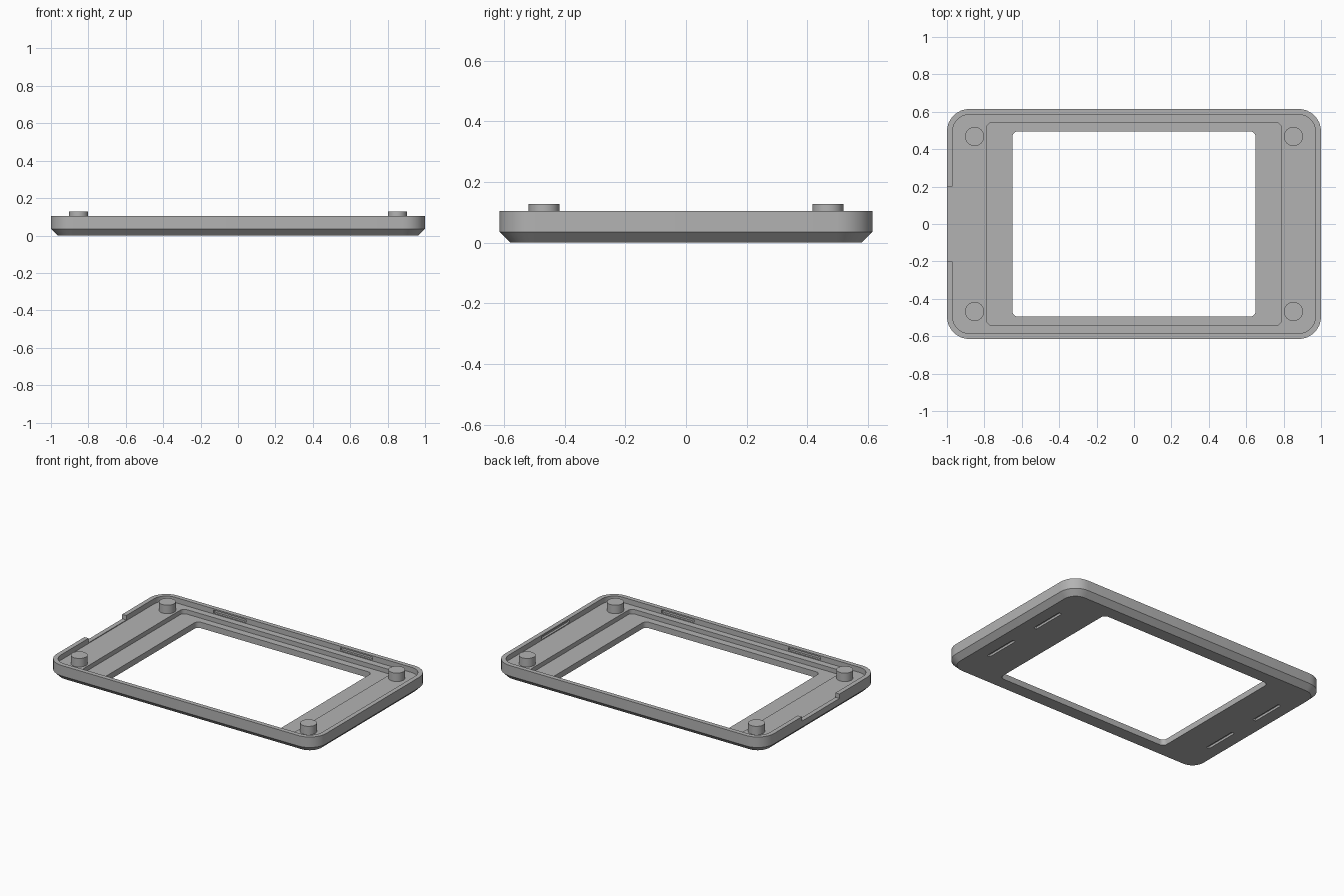
import bpy, bmesh, math

cube = bpy.data.objects.get("Cube")
if cube:
    bpy.data.objects.remove(cube, do_unlink=True)

grey = bpy.data.materials.new("plastic_grey")
grey.use_nodes = True
COLOUR = (0.45, 0.45, 0.45, 1)
grey.diffuse_color = COLOUR
grey.node_tree.nodes["Principled BSDF"].inputs["Base Color"].default_value = COLOUR

FLOOR, RECESS, RIM, PEG_TOP = 0.07, 0.04, 0.105, 0.127
STEPS = 8


def rounded_loop(bm, hx, hy, r, z):
    """Rounded rectangle of vertices, anticlockwise from the right side."""
    verts = []
    for q, (sx, sy) in enumerate([(1, 1), (-1, 1), (-1, -1), (1, -1)]):
        for i in range(STEPS + 1):
            a = math.pi / 2 * (q + i / STEPS)
            verts.append(bm.verts.new((sx * (hx - r) + r * math.cos(a),
                                       sy * (hy - r) + r * math.sin(a), z)))
    return verts


def finish(name, bm):
    bmesh.ops.recalc_face_normals(bm, faces=bm.faces)
    mesh = bpy.data.meshes.new(name)
    bm.to_mesh(mesh)
    bm.free()
    mesh.materials.append(grey)
    obj = bpy.data.objects.new(name, mesh)
    bpy.context.collection.objects.link(obj)
    return obj


def activate(obj):
    bpy.ops.object.select_all(action="DESELECT")
    obj.select_set(True)
    bpy.context.view_layer.objects.active = obj


def smooth(obj):
    activate(obj)
    bpy.ops.object.shade_smooth_by_angle(angle=math.radians(25))


# Bezel frame: closed cross-section swept through rounded rectangles
# (half width, half depth, corner radius, height)
section = [
    (0.965, 0.58, 0.085, 0),
    (1.0, 0.615, 0.12, 0.035),
    (1.0, 0.615, 0.12, RIM),
    (0.97, 0.585, 0.09, RIM),
    (0.97, 0.585, 0.09, FLOOR),
    (0.788, 0.542, 0.03, FLOOR),
    (0.788, 0.542, 0.03, RECESS),
    (0.65, 0.495, 0.03, RECESS),
    (0.65, 0.495, 0.03, 0),
]
bm = bmesh.new()
loops = [rounded_loop(bm, *s) for s in section]
count = len(loops[0])
for a, b in zip(loops, loops[1:] + loops[:1]):
    for i in range(count):
        j = (i + 1) % count
        bm.faces.new((a[i], a[j], b[j], b[i]))
frame = finish("bezel_frame", bm)


# Cutters: clip grooves in the walls, cable notch, underside grooves
def add_box(bm, centre, size):
    new = bmesh.ops.create_cube(bm, size=1)["verts"]
    bmesh.ops.scale(bm, verts=new, vec=size)
    bmesh.ops.translate(bm, verts=new, vec=centre)


bm = bmesh.new()
for sx in (-1, 1):
    for sy in (-1, 1):
        add_box(bm, (sx * 0.47, sy * 0.585, 0.086), (0.24, 0.03, 0.02))
        add_box(bm, (sx * 0.87, sy * 0.22, 0), (0.022, 0.24, 0.03))
add_box(bm, (0.97, 0, 0.086), (0.03, 0.3, 0.02))
add_box(bm, (-0.99, 0, 0.105), (0.06, 0.4, 0.06))
cutter = finish("groove_cutter", bm)
cutter.hide_render = True

cut = frame.modifiers.new("grooves", "BOOLEAN")
cut.operation = "DIFFERENCE"
cut.solver = "EXACT"
cut.object = cutter
activate(frame)
bpy.ops.object.modifier_apply(modifier=cut.name)
bpy.data.objects.remove(cutter, do_unlink=True)
smooth(frame)

# Corner pegs standing on the floor
for side, sx in (("right", -1), ("left", 1)):
    for end, sy in (("front", -1), ("back", 1)):
        bm = bmesh.new()
        bmesh.ops.create_cone(bm, cap_ends=True, segments=32, radius1=0.051,
                              radius2=0.051, depth=PEG_TOP - FLOOR + 0.01)
        peg = finish(f"{end}_{side}_peg", bm)
        peg.location = (sx * 0.852, sy * 0.468, (PEG_TOP + FLOOR - 0.01) / 2)
        smooth(peg)
